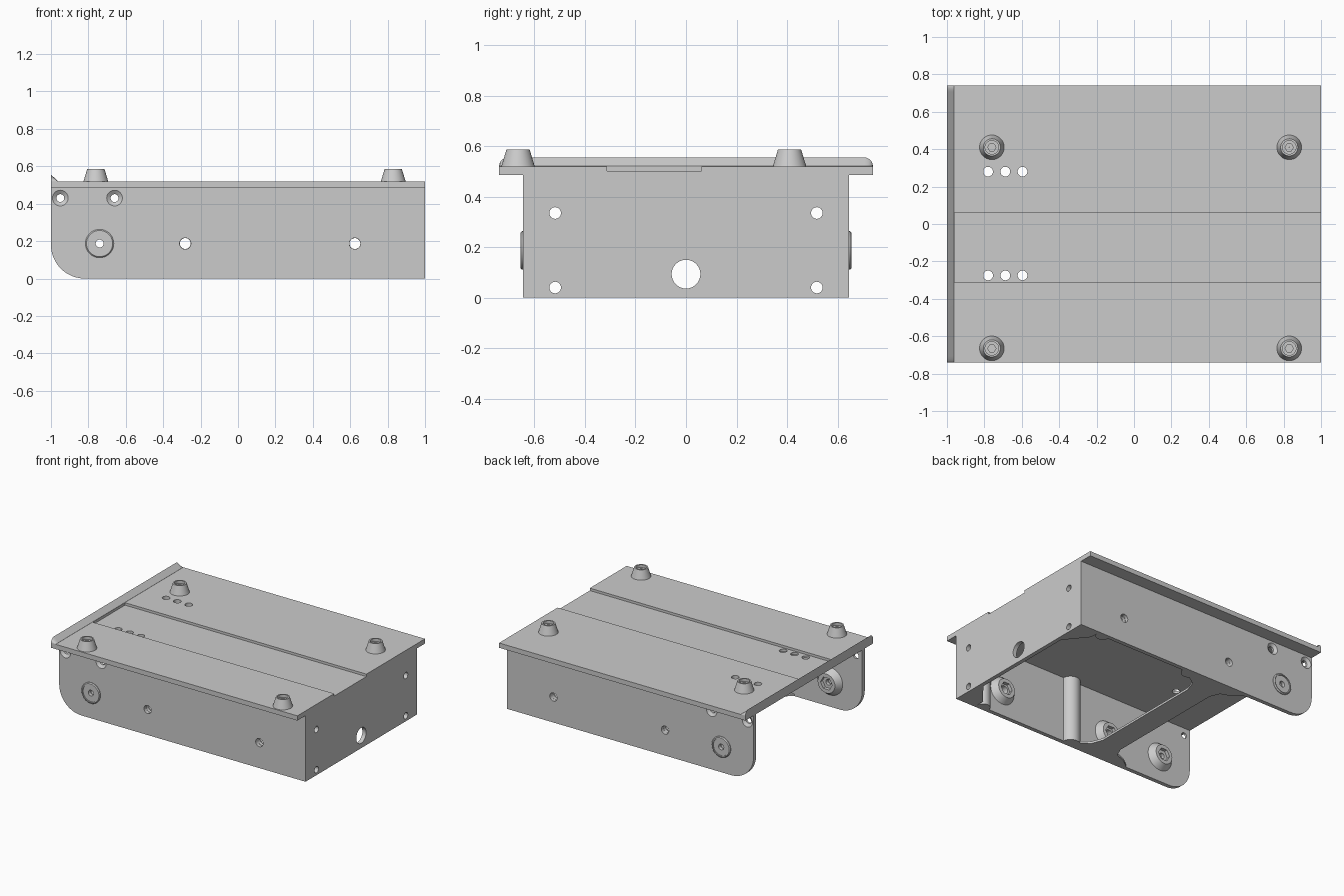
import bpy, bmesh, math
from mathutils import Matrix, Vector

cube = bpy.data.objects.get("Cube")
if cube:
    bpy.data.objects.remove(cube, do_unlink=True)

GREY = (0.6, 0.6, 0.6, 1)
metal = bpy.data.materials.new("grey_metal")
metal.use_nodes = True
metal.diffuse_color = GREY
metal.node_tree.nodes["Principled BSDF"].inputs["Base Color"].default_value = GREY


def finish(bm, name, matrix=Matrix()):
    bmesh.ops.transform(bm, matrix=matrix, verts=bm.verts)
    bmesh.ops.recalc_face_normals(bm, faces=bm.faces)
    mesh = bpy.data.meshes.new(name)
    bm.to_mesh(mesh)
    bm.free()
    mesh.materials.append(metal)
    ob = bpy.data.objects.new(name, mesh)
    bpy.context.collection.objects.link(ob)
    return ob


def smooth(ob):
    bpy.ops.object.select_all(action='DESELECT')
    ob.select_set(True)
    bpy.context.view_layer.objects.active = ob
    bpy.ops.object.shade_smooth_by_angle(angle=math.radians(30))


def prism(name, points, depth, to3d, start):
    """Extrude a 2D outline; to3d places (u, v, w) in space."""
    bm = bmesh.new()
    rings = [[bm.verts.new(to3d(u, v, w)) for u, v in points] for w in (start, start + depth)]
    n = len(points)
    for ring in rings:
        bm.faces.new(ring)
    for i in range(n):
        j = (i + 1) % n
        bm.faces.new((rings[0][i], rings[0][j], rings[1][j], rings[1][i]))
    return finish(bm, name)


def box(name, x0, x1, y0, y1, z0, z1):
    outline = [(x0, y0), (x1, y0), (x1, y1), (x0, y1)]
    return prism(name, outline, z1 - z0, lambda u, v, w: (u, v, w), z0)


def arc(cx, cy, r, a0, a1, n=12):
    angles = [math.radians(a0 + (a1 - a0) * i / n) for i in range(n + 1)]
    return [(cx + r * math.cos(a), cy + r * math.sin(a)) for a in angles]


def facing(loc, direction):
    return Matrix.Translation(loc) @ Vector(direction).to_track_quat('Z', 'Y').to_matrix().to_4x4()


def lathe(name, profile, loc, direction, n=36):
    """Closed profile of (radius, height, is_hexagonal) turned round an axis."""
    bm = bmesh.new()
    rings = []
    for i in range(n):
        a = math.tau * i / n
        flat = math.cos(math.pi / 6) / math.cos(a % (math.pi / 3) - math.pi / 6)
        rings.append([bm.verts.new((r * (flat if hexed else 1) * math.cos(a),
                                    r * (flat if hexed else 1) * math.sin(a), h))
                      for r, h, hexed in profile])
    m = len(profile)
    for i in range(n):
        a, b = rings[i], rings[(i + 1) % n]
        for k in range(m):
            bm.faces.new((a[k], b[k], b[(k + 1) % m], a[(k + 1) % m]))
    ob = finish(bm, name, facing(loc, direction))
    smooth(ob)
    return ob


def cut(ob, cutter):
    mod = ob.modifiers.new("cut", 'BOOLEAN')
    mod.object = cutter
    mod.operation = 'DIFFERENCE'
    mod.solver = 'EXACT'
    bpy.context.view_layer.objects.active = ob
    bpy.ops.object.modifier_apply(modifier=mod.name)
    bpy.data.objects.remove(cutter, do_unlink=True)


def drill(ob, holes, direction, depth=0.2):
    """Cut holes given as (location, radius at entry, radius at exit)."""
    bm = bmesh.new()
    for loc, r1, r2 in holes:
        bmesh.ops.create_cone(bm, cap_ends=True, segments=32, radius1=r1, radius2=r2,
                              depth=depth, matrix=facing(loc, direction))
    cut(ob, finish(bm, "hole_cutter"))


# Top plate with its shallow channel and small holes
plate = box("top_plate", -1, 1, -0.74, 0.74, 0.485, 0.52)
cut(plate, box("channel_cutter", -0.96, 1.1, -0.313, 0.061, 0.502, 0.6))
drill(plate, [((x, y, 0.5), 0.026, 0.026) for x in (-0.78, -0.688, -0.596)
              for y in (-0.275, 0.28)], (0, 0, 1))
smooth(plate)

# Raised lip with a sloping inner face and rounded ends
lip_outline = [(-0.74, 0.52), (0.74, 0.52)]
lip_outline += arc(0.705, 0.52, 0.035, 6, 90, 6) + arc(-0.705, 0.52, 0.035, 90, 174, 6)
smooth(prism("top_lip", lip_outline, 0.038,
             lambda u, v, w: (w, u, v if w < -0.99 else 0.52 + (v - 0.52) * 0.02), -1))

# End wall
end_wall = box("end_wall", 0.97, 1, -0.645, 0.645, 0, 0.485)
end_holes = [((1, y, z), 0.023, 0.023) for y in (-0.518, 0.518) for z in (0.04, 0.335)]
drill(end_wall, end_holes + [((1, 0, 0.093), 0.057, 0.057)], (1, 0, 0))
smooth(end_wall)

wall_outline = [(0.97, 0.485), (-1, 0.485)] + arc(-0.82, 0.18, 0.18, 180, 270) + [(0.97, 0)]
for s, side in ((-1, "front"), (1, "back")):
    # Side wall, its plain holes and its two countersunk holes
    wall = prism(side + "_wall", wall_outline, s * 0.03,
                 lambda u, v, w: (u, w, v), s * 0.615)
    drill(wall, [((x, s * 0.63, 0.187), 0.03, 0.03) for x in (-0.74, -0.282, 0.625)]
          + [((x, s * 0.63, 0.43), 0.021, 0.021) for x in (-0.95, -0.66)], (0, s, 0))
    drill(wall, [((x, s * 0.645, 0.43), 0.021, 0.063) for x in (-0.95, -0.66)],
          (0, s, 0), 0.03)
    smooth(wall)

    # Round pivot cap outside
    lathe(side + "_pivot_cap",
          [(0.021, -0.02, 0), (0.076, -0.02, 0), (0.076, 0.005, 0), (0.07, 0.011, 0),
           (0.063, 0.011, 0), (0.063, 0.004, 0), (0.021, 0.004, 0)],
          (-0.74, s * 0.645, 0.187), (0, s, 0))

    # Tapered bosses inside with hexagonal sockets
    for i, x in enumerate((-0.74, -0.282, 0.625)):
        r = 0.021 if i == 0 else 0.029
        lathe(f"{side}_inner_boss_{i + 1}",
              [(r, -0.005, 0), (0.105, -0.005, 0), (0.07, 0.045, 0), (0.048, 0.045, 1),
               (0.048, 0.02, 1), (r, 0.02, 0)],
              (x, s * 0.615, 0.187), (0, -s, 0))

    # Half-round columns against the wall
    for name, x, r in (("middle", 0.03, 0.065), ("end", 0.79, 0.05)):
        smooth(prism(f"{side}_{name}_column", arc(x, 0.62, r, 180, 360), 0.485,
                     lambda u, v, w: (u, s * v, w), 0))

    # Corner gusset at the bottom of the end wall
    prism(side + "_corner_gusset", [(0.97, 0.615), (0.84, 0.615), (0.84, 0.56), (0.97, 0.4)],
          0.016, lambda u, v, w: (u, s * v, w), 0)

# Bottom cross strip, flared where it meets the side walls
half = [(-0.1, 0.44), (-0.07, 0.52), (0, 0.57), (0, 0.616),
        (-0.45, 0.616), (-0.38, 0.56), (-0.3, 0.53), (-0.27, 0.46)]
strip = half + [(x, -y) for x, y in reversed(half)]
prism("bottom_strip", strip, 0.016, lambda u, v, w: (u, v, w), 0)

# Tapered feet on the plate, each with a sunken socket screw
for i, (x, y) in enumerate([(x, y) for x in (-0.76, 0.83) for y in (-0.665, 0.41)]):
    lathe(f"foot_{i + 1}",
          [(0.066, 0, 0), (0.046, 0.066, 0), (0.036, 0.066, 0), (0.036, 0.045, 0),
           (0.022, 0.045, 1), (0.022, 0.025, 1), (0.0005, 0.025, 0), (0.0005, 0, 0)],
          (x, y, 0.52), (0, 0, 1))
